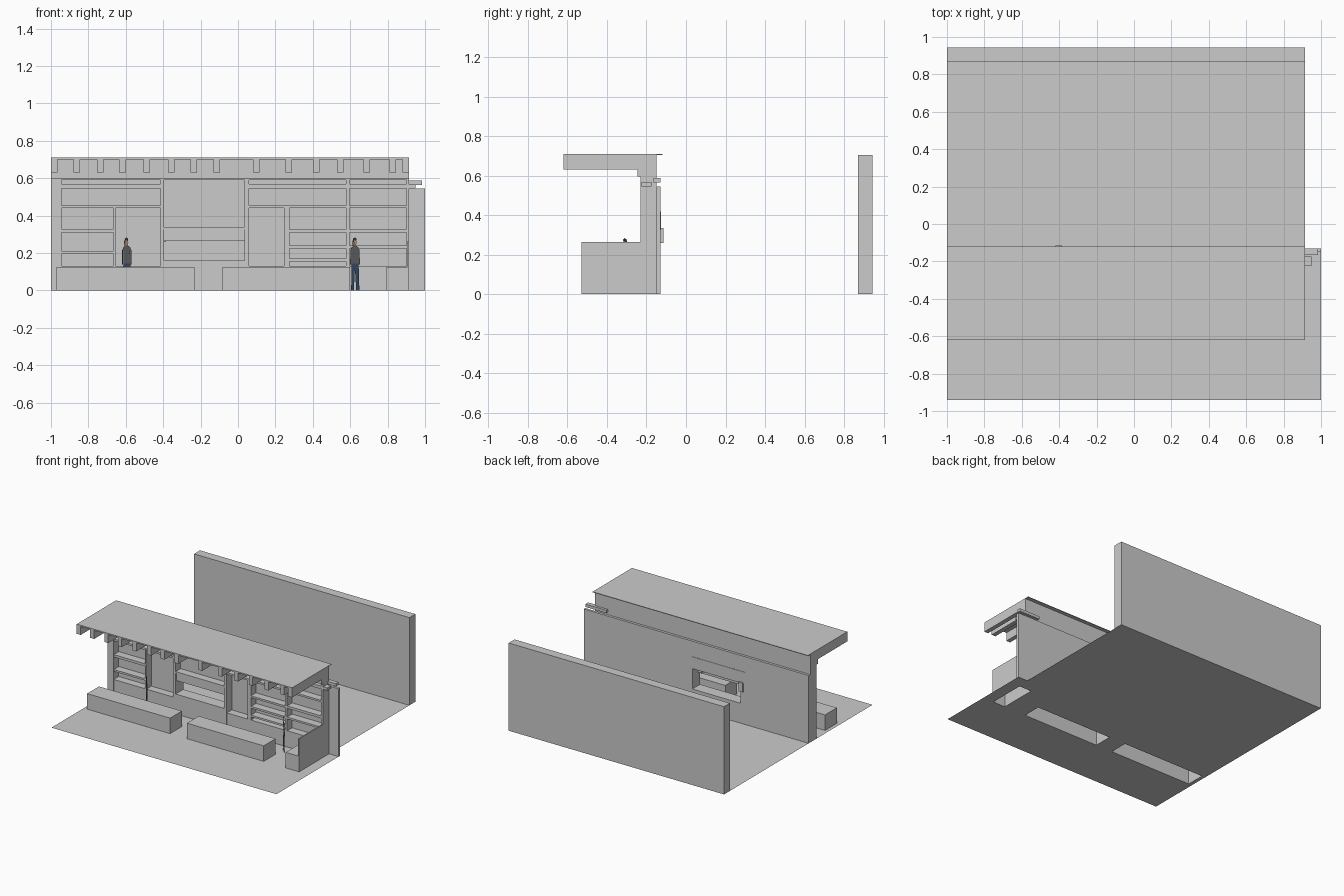
import bpy, bmesh, math

def make(name, bm, color=None):
    me = bpy.data.meshes.new(name)
    bm.to_mesh(me)
    bm.free()
    ob = bpy.data.objects.new(name, me)
    bpy.context.collection.objects.link(ob)
    if color:
        mat = bpy.data.materials.get(color[0]) or bpy.data.materials.new(color[0])
        mat.diffuse_color = color[1]
        me.materials.append(mat)
    return ob

def boxes(name, items, open_bottom=False):
    """One object from boxes given as (x0, x1, y0, y1, z0, z1)."""
    bm = bmesh.new()
    for x0, x1, y0, y1, z0, z1 in items:
        v = [bm.verts.new((x, y, z)) for z in (z0, z1)
             for x, y in ((x0, y0), (x1, y0), (x1, y1), (x0, y1))]
        for i in range(4):
            j = (i + 1) % 4
            bm.faces.new((v[i], v[j], v[j + 4], v[i + 4]))
        bm.faces.new(v[4:])
        if not open_bottom:
            bm.faces.new(v[3::-1])
    return make(name, bm)

# counters: (x0, x1, y0, y1), hollow and open underneath
counters = {
    "left_counter": (-0.97, -0.233, -0.53, -0.38),
    "right_counter": (-0.083, 0.60, -0.53, -0.38),
    "end_counter": (0.795, 0.905, -0.53, -0.23),
}
for name, r in counters.items():
    boxes(name, [(*r, 0, 0.125)], open_bottom=True)

# floor sheet: grid cells, skipping the counter openings and the rear corner
xs = sorted({-1, 0.915, 1} | {v for r in counters.values() for v in r[:2]})
ys = [-0.94, -0.53, -0.38, -0.23, -0.13, 0.945]
bm = bmesh.new()
for xa, xb in zip(xs, xs[1:]):
    for ya, yb in zip(ys, ys[1:]):
        cx, cy = (xa + xb) / 2, (ya + yb) / 2
        hole = any(r[0] < cx < r[1] and r[2] < cy < r[3] for r in counters.values())
        if not hole and not (cx > 0.915 and cy > -0.13):
            bm.faces.new([bm.verts.new(p) for p in
                          ((xa, ya, 0), (xb, ya, 0), (xb, yb, 0), (xa, yb, 0))])
bmesh.ops.remove_doubles(bm, verts=bm.verts, dist=1e-5)
make("floor", bm)

# far wall and end panel of the bar
boxes("rear_room_wall", [(-1, 0.915, 0.87, 0.945, 0, 0.705)])
boxes("end_panel", [(0.905, 0.915, -0.53, -0.23, 0, 0.265)])

# partition and unit backing, both built round the serving window
WX0, WX1, WZ0, WZ1 = -0.395, 0.035, 0.16, 0.325

def wall_with_window(name, x0, x1, y0, y1, top):
    boxes(name, [(x0, WX0, y0, y1, 0, top), (WX1, x1, y0, y1, 0, top),
                 (WX0, WX1, y0, y1, 0, WZ0), (WX0, WX1, y0, y1, WZ1, top)])

wall_with_window("partition_wall", -1, 1, -0.15, -0.13, 0.545)
wall_with_window("shelf_backing", -1, 0.915, -0.165, -0.15, 0.705)
boxes("window_cover_board", [(-0.44, 0.035, -0.13, -0.127, 0.325, 0.42)])
boxes("window_side_box", [(-0.42, -0.385, -0.15, -0.115, 0.26, 0.335)])

# back bar: uprights, rails, shelves
F, B = -0.23, -0.165
uprights = [(-1, -0.945, 0.6), (-0.415, -0.395, 0.6), (0.035, 0.06, 0.6),
            (0.578, 0.597, 0.6), (0.9, 0.915, 0.6),
            (-0.665, -0.655, 0.45), (0.245, 0.275, 0.45)]
boxes("shelf_uprights", [(a, b, F, B, 0, t) for a, b, t in uprights])
boxes("base_cabinet", [(-0.945, 0.9, F + 0.002, B, 0, 0.13)])

bays = [  # x range and (bottom, top) of each shelf board
    (-0.945, -0.415, [(0.44, 0.455), (0.545, 0.57)]),
    (-0.945, -0.665, [(0.195, 0.21), (0.31, 0.33)]),
    (-0.395, 0.035, [(0.13, 0.16), (0.325, 0.34)]),
    (0.06, 0.578, [(0.44, 0.455), (0.545, 0.57)]),
    (0.275, 0.578, [(0.155, 0.17), (0.225, 0.24), (0.31, 0.325)]),
    (0.597, 0.9, [(0.225, 0.24), (0.31, 0.33), (0.44, 0.455), (0.545, 0.57)]),
]
boxes("shelves", [(a, b, F + 0.002, B, z0, z1) for a, b, zs in bays for z0, z1 in zs])
boxes("top_rail", [(-1, 0.915, F, B, 0.59, 0.705)])
boxes("crown_moulding", [(-1, 0.915, -0.245, F, 0.595, 0.705)])

# brown arch seen through the serving window, with a grey board in front
bm = bmesh.new()
n = 16
pts = [(-0.18 + 0.19 * math.cos(math.pi * i / n), 0.275 + 0.045 * math.sin(math.pi * i / n))
       for i in range(n + 1)]
pts += [(-0.18 + 0.18 * math.cos(math.pi * i / n), 0.265 + 0.035 * math.sin(math.pi * i / n))
        for i in range(n, -1, -1)]
for i in range(n):
    quad = (pts[i], pts[i + 1], pts[2 * n - i], pts[2 * n + 1 - i])
    bm.faces.new([bm.verts.new((x, -0.20, z)) for x, z in quad][::-1])
bmesh.ops.remove_doubles(bm, verts=bm.verts, dist=1e-5)
make("window_arch", bm, ("brown_wood", (0.28, 0.10, 0.05, 1)))
boxes("window_header", [(WX0, WX1, -0.22, -0.205, 0.265, 0.325)])

# canopy: thin deck over hanging joists
boxes("canopy_deck", [(-1, 0.915, -0.62, -0.15, 0.70, 0.71),
                      (-1, 0.915, -0.15, -0.12, 0.705, 0.71)])
joists = [-1, -0.88, -0.755, -0.635, -0.505, -0.375, -0.255, -0.13,
          0.08, 0.255, 0.40, 0.53, 0.67, 0.81, 0.88]
boxes("canopy_joists", [(x, x + 0.035, -0.62, -0.245, 0.632, 0.70) for x in joists])

# stub beams poking out at the right end
boxes("stub_beams", [(0.80, 0.985, -0.165, -0.13, 0.565, 0.588),
                     (0.80, 0.95, -0.225, -0.175, 0.545, 0.567)])

# flat standing figures, turned 45 degrees
cutout = {
    "trousers": ((0.04, 0.07, 0.13, 1), [
        [(-0.028, 0), (-0.008, 0), (0, 0.12), (0, 0.145), (-0.026, 0.145)],
        [(0.010, 0), (0.034, 0), (0.028, 0.145), (0, 0.145), (0, 0.12)]]),
    "shirt": ((0.12, 0.12, 0.12, 1), [
        [(-0.026, 0.145), (0.028, 0.145), (0.026, 0.23), (0.01, 0.24),
         (-0.01, 0.24), (-0.026, 0.23)],
        [(-0.036, 0.14), (-0.027, 0.14), (-0.026, 0.23), (-0.034, 0.215)],
        [(0.029, 0.14), (0.038, 0.14), (0.035, 0.215), (0.026, 0.23)]]),
    "skin": ((0.55, 0.36, 0.25, 1), [
        [(-0.008, 0.24), (0.008, 0.24), (0.012, 0.255), (0.010, 0.268), (-0.008, 0.268)]]),
    "hair": ((0.06, 0.04, 0.03, 1), [
        [(-0.008, 0.268), (0.010, 0.268), (0.012, 0.276), (0, 0.284), (-0.012, 0.278)],
        [(-0.018, 0.236), (-0.01, 0.24), (-0.008, 0.268), (-0.012, 0.278), (-0.019, 0.262)]]),
}
c = math.sqrt(0.5)
for side, px in (("left", -0.595), ("right", 0.625)):
    for part, (col, polys) in cutout.items():
        bm = bmesh.new()
        for poly in polys:
            bm.faces.new([bm.verts.new((px + u * c, -0.31 - u * c, z)) for u, z in poly])
        make(f"{side}_figure_{part}", bm, (part, col))
